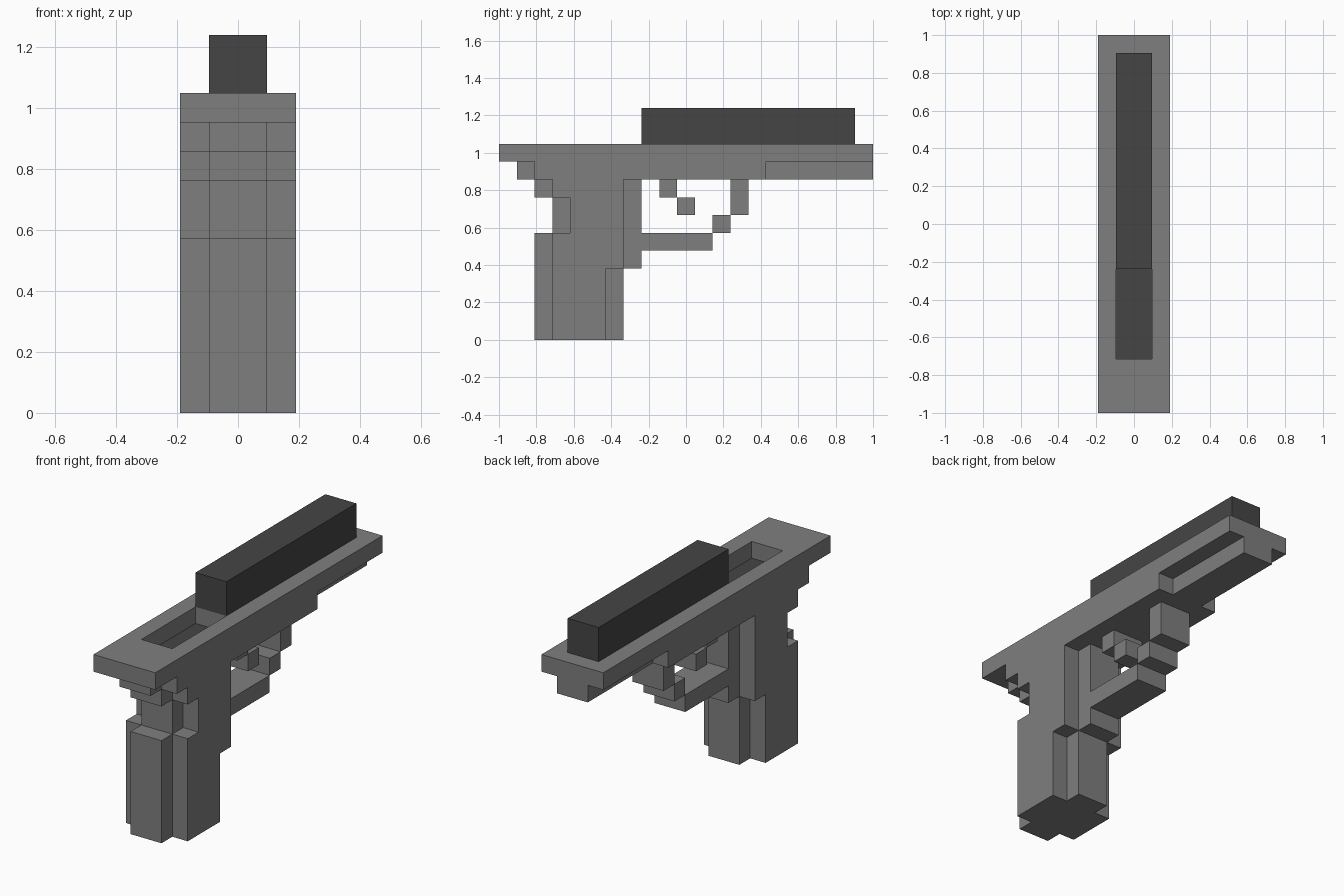
import bpy
import bmesh
from mathutils import Vector

CELL = 2 / 21          # the whole model sits on a cubic grid
WIDE, THIN = 2, 1      # half widths in cells

if "Cube" in bpy.data.objects:
    bpy.data.objects.remove(bpy.data.objects["Cube"])


def make_material(name, value):
    mat = bpy.data.materials.new(name)
    mat.use_nodes = True
    colour = (value, value, value, 1)
    mat.diffuse_color = colour
    mat.node_tree.nodes["Principled BSDF"].inputs["Base Color"].default_value = colour
    return mat


grey = make_material("mid grey", 0.212)
dark = make_material("dark grey", 0.06)


def add_box(bm, x0, x1, y0, y1, z0, z1):
    """Add one box given in grid cells, y counted from the front end."""
    lo, hi = Vector((x0, y0 - 10.5, z0)) * CELL, Vector((x1, y1 - 10.5, z1)) * CELL
    cube = bmesh.ops.create_cube(bm, size=1)
    for v in cube["verts"]:
        v.co = (lo + hi) / 2 + Vector(a * b for a, b in zip(v.co, hi - lo))


def finish(name, bm, mat):
    mesh = bpy.data.meshes.new(name)
    bm.to_mesh(mesh)
    bm.free()
    mesh.materials.append(mat)
    obj = bpy.data.objects.new(name, mesh)
    bpy.context.collection.objects.link(obj)
    return obj


def make_part(name, mat, blocks):
    """Each block is (half width, y0, y1, z0, z1), centred on x."""
    bm = bmesh.new()
    for half, y0, y1, z0, z1 in blocks:
        add_box(bm, -half, half, y0, y1, z0, z1)
    return finish(name, bm, mat)


# Top slab with a sunken slot
bm = bmesh.new()
add_box(bm, -WIDE, WIDE, 0, 3, 10, 11)
add_box(bm, -WIDE, WIDE, 8, 21, 10, 11)
for side in (-1, 1):
    add_box(bm, *sorted((side * THIN, side * WIDE)), 3, 8, 10, 11)
finish("top_slab", bm, grey)

# Dark slot floor, a single downward face
bm = bmesh.new()
bmesh.ops.create_grid(bm, x_segments=1, y_segments=1, size=0.5)
for v in bm.verts:
    v.co = Vector((v.co.x * 2, v.co.y * 5 - 5, 10.03)) * CELL
bmesh.ops.reverse_faces(bm, faces=bm.faces)
finish("slot_floor", bm, dark)

# Raised dark bar
make_part("top_bar", dark, [(THIN, 8, 20, 11, 13)])

# Lower frame under the slab
make_part("under_frame", grey, [
    (THIN, 1, 2, 9, 10),
    (WIDE, 2, 15, 9, 10),
    (THIN, 15, 21, 9, 10),
])

# Grip: wide core with thin strips on the front and back
make_part("grip_core", grey, [
    (WIDE, 3, 7, 8, 9),
    (WIDE, 4, 7, 6, 8),
    (WIDE, 3, 7, 4, 6),
    (WIDE, 3, 6, 0, 4),
])
make_part("grip_front_strip", grey, [
    (THIN, 2, 3, 8, 9),
    (THIN, 3, 4, 6, 8),
    (THIN, 2, 3, 0, 6),
])
make_part("grip_back_strip", grey, [
    (THIN, 7, 8, 4, 9),
    (THIN, 6, 7, 0, 4),
])

# Stepped guard loop and the lever inside it
make_part("guard", grey, [
    (THIN, 8, 12, 5, 6),
    (THIN, 12, 13, 6, 7),
    (THIN, 13, 14, 7, 9),
])
make_part("lever", grey, [
    (THIN, 9, 10, 8, 9),
    (THIN, 10, 11, 7, 8),
])
